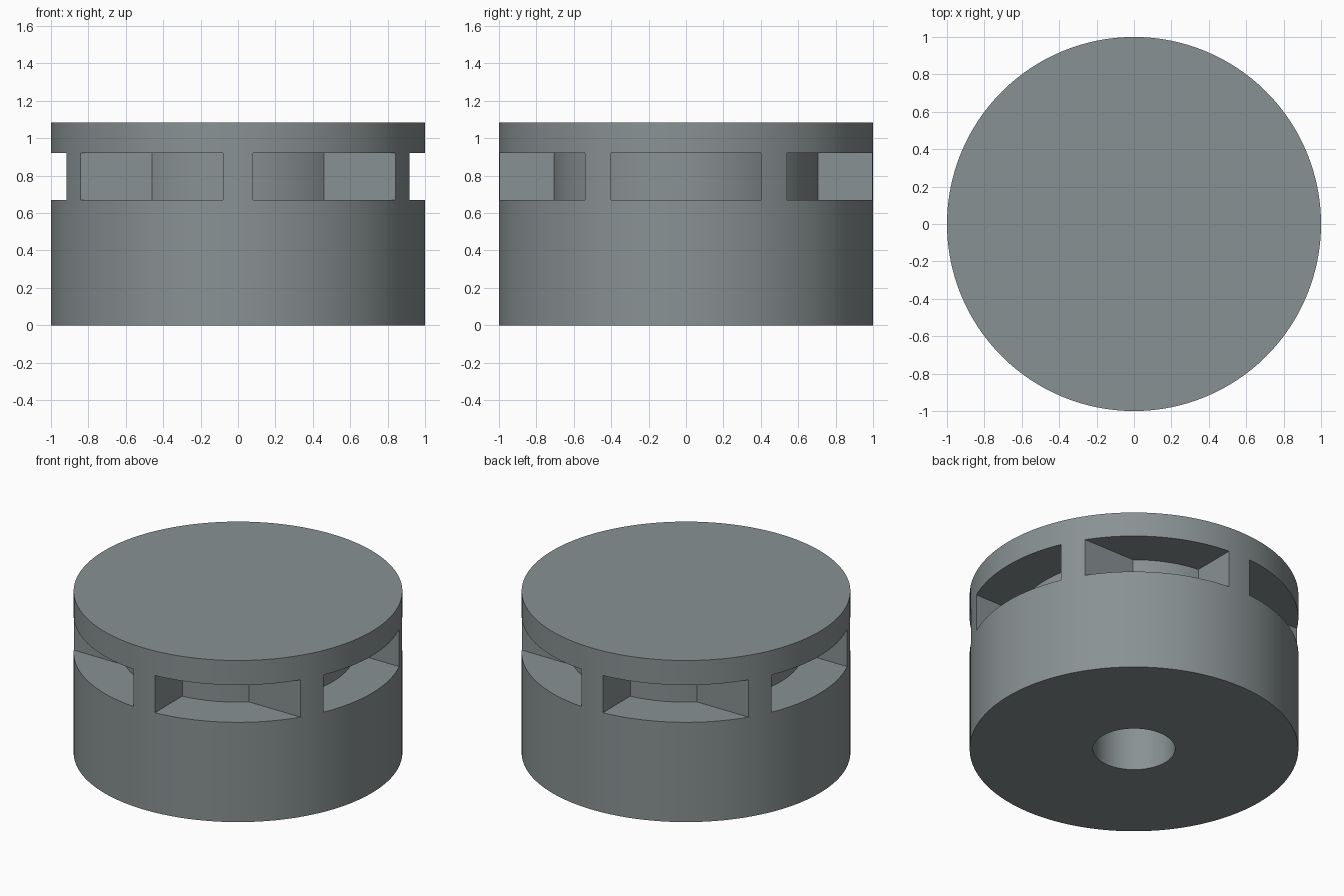
import bpy, bmesh
from math import asin, acos, sin, cos, radians

if "Cube" in bpy.data.objects:
    bpy.data.objects.remove(bpy.data.objects["Cube"])

R, H = 1.0, 1.085             # drum radius and height
HUB_R, BORE_R = 0.71, 0.25    # inner hub and bottom bore
SLOT_LOW, SLOT_TOP = 0.67, 0.92
SEGMENTS = 128

grey = bpy.data.materials.new("slate grey")
grey.diffuse_color = (0.25, 0.285, 0.29, 1)
grey.use_nodes = True
grey.node_tree.nodes["Principled BSDF"].inputs["Base Color"].default_value = grey.diffuse_color


def prism(bm, points, z0, z1):
    """Extrude a flat outline from z0 to z1."""
    face = bm.faces.new([bm.verts.new((x, y, z0)) for x, y in points])
    geom = bmesh.ops.extrude_face_region(bm, geom=[face])["geom"]
    verts = [g for g in geom if isinstance(g, bmesh.types.BMVert)]
    bmesh.ops.translate(bm, verts=verts, vec=(0, 0, z1 - z0))


def arc(radius, a0, a1, n):
    return [(radius * cos(a0 + (a1 - a0) * i / n),
             radius * sin(a0 + (a1 - a0) * i / n)) for i in range(n + 1)]


def make(name, bm):
    bmesh.ops.recalc_face_normals(bm, faces=bm.faces)
    mesh = bpy.data.meshes.new(name)
    bm.to_mesh(mesh)
    bm.free()
    mesh.materials.append(grey)
    obj = bpy.data.objects.new(name, mesh)
    bpy.context.collection.objects.link(obj)
    return obj


# Solid drum
bm = bmesh.new()
prism(bm, arc(R, 0, radians(360), SEGMENTS)[:-1], 0, H)
drum = make("slotted_drum", bm)

# Side slots: two straight ones left and right, four corner ones
a = asin(0.4 / HUB_R)
side = arc(HUB_R, -a, a, 24) + [(1.2, 0.4), (1.2, -0.4)]
corner = (arc(HUB_R, asin(0.54 / HUB_R), acos(0.08 / HUB_R), 16)
          + [(0.08, 1.2), (1.2, 1.2), (1.2, 0.54)])
bm = bmesh.new()
for sx in (1, -1):
    prism(bm, [(sx * x, y) for x, y in side], SLOT_LOW, SLOT_TOP)
    for sy in (1, -1):
        prism(bm, [(sx * x, sy * y) for x, y in corner], SLOT_LOW, SLOT_TOP)

# Blind bore in the underside
prism(bm, arc(BORE_R, 0, radians(360), 64)[:-1], -0.1, 0.6)
cutter = make("slot_cutter", bm)
cutter.hide_render = True

# Cut the openings, then drop the cutter
mod = drum.modifiers.new("openings", "BOOLEAN")
mod.operation = "DIFFERENCE"
mod.solver = "EXACT"
mod.object = cutter
bpy.context.view_layer.objects.active = drum
drum.select_set(True)
bpy.ops.object.modifier_apply(modifier=mod.name)
bpy.data.objects.remove(cutter)
bpy.ops.object.shade_smooth_by_angle(angle=radians(30))
